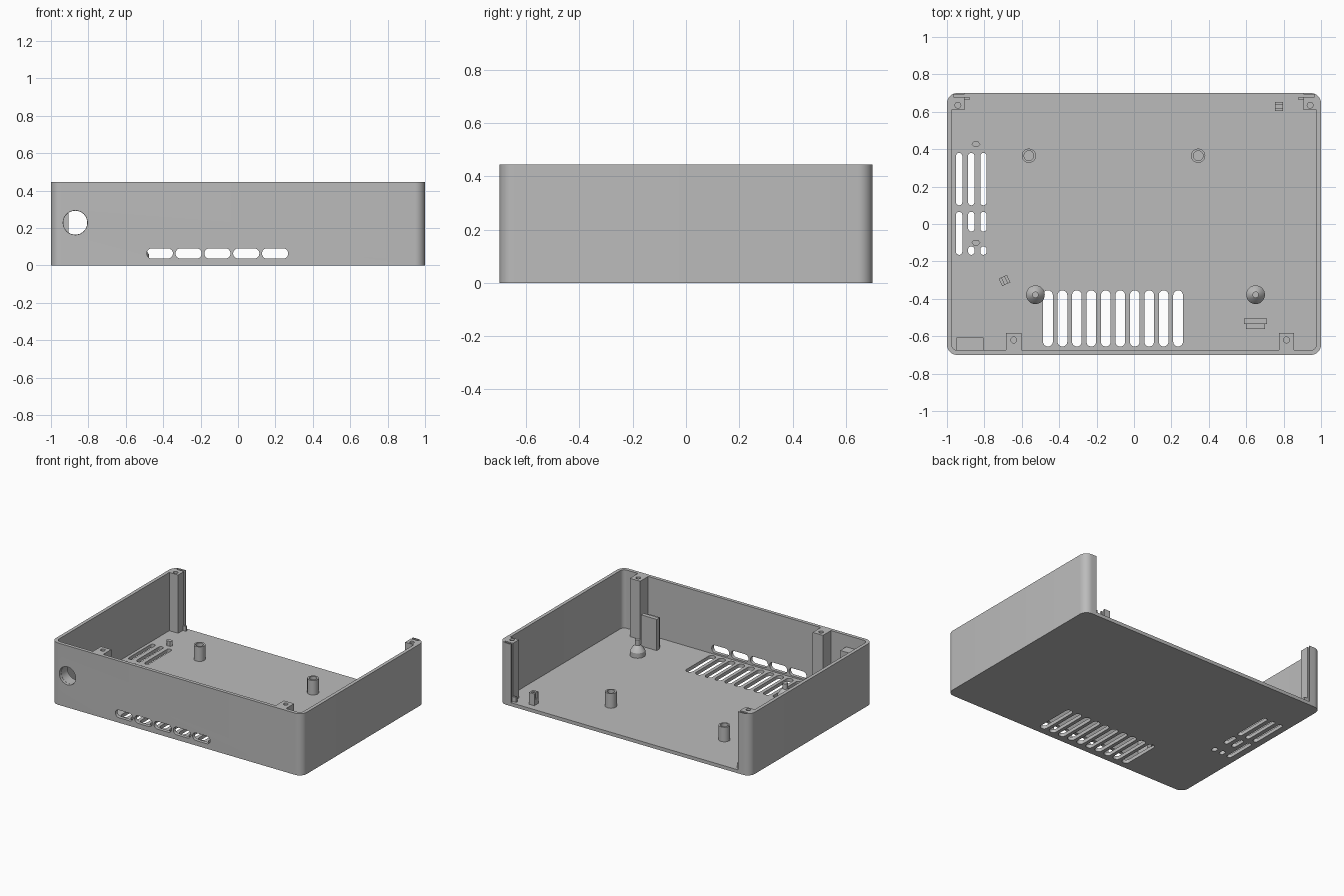
import bpy, bmesh
from math import pi, cos, sin, radians
from mathutils import Matrix, Vector

old = bpy.data.objects.get("Cube")
if old:
    bpy.data.objects.remove(old, do_unlink=True)

GREY = bpy.data.materials.new("plain_grey")
GREY.use_nodes = True
COLOUR = (0.5, 0.5, 0.5, 1)
GREY.diffuse_color = COLOUR
GREY.node_tree.nodes["Principled BSDF"].inputs["Base Color"].default_value = COLOUR

HEIGHT, FLOOR, WALL = 0.445, 0.025, 0.025
SUNK = FLOOR - 0.005          # parts standing on the floor start slightly inside it
parts = []


def finish(name, bm):
    bmesh.ops.recalc_face_normals(bm, faces=bm.faces)
    mesh = bpy.data.meshes.new(name)
    bm.to_mesh(mesh)
    bm.free()
    mesh.materials.append(GREY)
    ob = bpy.data.objects.new(name, mesh)
    bpy.context.collection.objects.link(ob)
    parts.append(ob)
    return ob


def add_prism(bm, outline, low, high, axis="z"):
    """Extrude a flat outline along z, or along y for outlines given as x, z."""
    place = (lambda u, v, w: (u, v, w)) if axis == "z" else (lambda u, v, w: (u, w, v))
    face = bm.faces.new([bm.verts.new(place(u, v, low)) for u, v in outline])
    ext = bmesh.ops.extrude_face_region(bm, geom=[face])
    verts = [g for g in ext["geom"] if isinstance(g, bmesh.types.BMVert)]
    bmesh.ops.translate(bm, verts=verts, vec=Vector(place(0, 0, high - low)))


def prism(name, outline, low, high, axis="z"):
    bm = bmesh.new()
    add_prism(bm, outline, low, high, axis)
    return finish(name, bm)


def arc(cx, cy, r, start, end, steps=8):
    return [(cx + r * cos(radians(start + (end - start) * i / steps)),
             cy + r * sin(radians(start + (end - start) * i / steps)))
            for i in range(steps + 1)]


def circle(cx, cy, r, steps=32):
    return arc(cx, cy, r, 0, 360, steps)[:-1]


def rect(x0, x1, y0, y1):
    return [(x0, y0), (x1, y0), (x1, y1), (x0, y1)]


def rounded(x0, x1, y0, y1, r):
    return (arc(x1 - r, y1 - r, r, 0, 90) + arc(x0 + r, y1 - r, r, 90, 180)
            + arc(x0 + r, y0 + r, r, 180, 270) + arc(x1 - r, y0 + r, r, 270, 360))


def slot(x0, x1, y0, y1):
    return rounded(x0, x1, y0, y1, min(x1 - x0, y1 - y0) * 0.499)


def cut(ob, cutter):
    mod = ob.modifiers.new("cut", "BOOLEAN")
    mod.operation, mod.solver, mod.object = "DIFFERENCE", "EXACT", cutter
    bpy.context.view_layer.update()
    graph = bpy.context.evaluated_depsgraph_get()
    mesh = bpy.data.meshes.new_from_object(ob.evaluated_get(graph))
    ob.modifiers.clear()
    ob.data = mesh
    parts.remove(cutter)
    bpy.data.objects.remove(cutter, do_unlink=True)


def turned(name, x, y, profile):
    """Spin a radius, height profile round an upright axis."""
    bm = bmesh.new()
    verts = [bm.verts.new((r, 0, z)) for r, z in profile]
    edges = [bm.edges.new(p) for p in zip(verts, verts[1:])]
    bmesh.ops.spin(bm, geom=verts + edges, cent=(0, 0, 0), axis=(0, 0, 1),
                   angle=2 * pi, steps=32)
    bmesh.ops.remove_doubles(bm, verts=bm.verts, dist=0.0001)
    bmesh.ops.translate(bm, verts=bm.verts, vec=(x, y, 0))
    return finish(name, bm)


# Tray: rounded block hollowed out, leaving corner columns and front screw posts
case = prism("case_tray", rounded(-1, 1, -0.7, 0.7, 0.055), 0, HEIGHT)
inner_x, inner_y = 1 - WALL, -0.7 + WALL
back = [(0.905, 0.8), (0.905, 0.692), (0.965, 0.692), (0.965, 0.678),
        (0.905, 0.678), (0.905, 0.61), (inner_x, 0.61)]
corner = arc(inner_x - 0.03, inner_y + 0.03, 0.03, 0, -90)
side = back + corner
posts = []
for px in (0.815, -0.643):
    posts += [(px + 0.041, inner_y), (px + 0.041, -0.583),
              (px - 0.041, -0.583), (px - 0.041, inner_y)]
cavity = side + posts + [(-x, y) for x, y in reversed(side)]
cut(case, prism("cavity_cutter", cavity, FLOOR, 0.6))

# Vents, cable hole and screw holes
bm = bmesh.new()
for i in range(10):
    x = -0.46 + i * 0.0773
    add_prism(bm, slot(x - 0.026, x + 0.026, -0.655, -0.355), -0.1, 0.03)
for x, spans in ((-0.935, [(0.1, 0.38), (-0.165, 0.065)]),
                 (-0.87, [(0.1, 0.38), (-0.04, 0.065), (-0.165, -0.12)]),
                 (-0.805, [(0.1, 0.38), (-0.04, 0.065), (-0.165, -0.12)])):
    for y0, y1 in spans:
        add_prism(bm, slot(x - 0.017, x + 0.017, y0, y1), -0.1, 0.03)
for i in range(5):
    x = -0.418 + i * 0.154
    add_prism(bm, slot(x - 0.07, x + 0.07, 0.036, 0.091), -0.8, -0.66, "y")
add_prism(bm, circle(-0.87, 0.228, 0.065), -0.8, -0.66, "y")
for x, y in ((0.815, -0.62), (-0.643, -0.62), (0.942, 0.635), (-0.942, 0.635)):
    add_prism(bm, circle(x, y, 0.016, 16), 0.33, 0.6)
cut(case, finish("hole_cutter", bm))

# Block behind the cable hole
block = prism("cable_hole_block", rect(-0.95, -0.805, -0.68, -0.607), 0.1, 0.36)
cut(block, prism("bore_cutter", circle(-0.87, 0.228, 0.064), -0.75, -0.5, "y"))

# Hollow standoffs at the back, stepped locating pegs at the front
for name, x in (("left", 0.343), ("right", -0.562)):
    turned(name + "_standoff", x, 0.365, [(0, 0.06), (0.026, 0.06), (0.026, 0.13),
                                          (0.038, 0.13), (0.038, SUNK), (0, SUNK)])
for name, x in (("left", 0.65), ("right", -0.527)):
    turned(name + "_locating_peg", x, -0.378,
           [(0, 0.14), (0.017, 0.14), (0.017, 0.1), (0.034, 0.085),
            (0.05, 0.06), (0.05, SUNK), (0, SUNK)])

# Upright board support with a narrower rib in front of it
prism("support_plate", rect(0.587, 0.712, -0.535, -0.505), SUNK, 0.25)
prism("support_rib", rect(0.6, 0.7, -0.562, -0.53), SUNK, 0.24)

# Small pins beside the side vents
for name, y in (("back", 0.427), ("front", -0.1)):
    pin = [(-0.845 + 0.024 * u, y + 0.016 * v) for u, v in circle(0, 0, 1, 6)]
    prism(name + "_vent_pin", pin, SUNK, 0.06)

# Two-prong clips: one square to the case, one turned
for name, x, y, angle, top in (("back_clip", 0.775, 0.628, 0, 0.11),
                               ("turned_clip", -0.692, -0.302, 115, 0.09)):
    bm = bmesh.new()
    add_prism(bm, rect(-0.022, 0.022, -0.024, -0.008), SUNK, top)
    add_prism(bm, rect(-0.022, 0.022, 0.008, 0.024), SUNK, top)
    add_prism(bm, rect(-0.022, 0.022, -0.008, 0.008), SUNK, top * 0.6)
    bm.transform(Matrix.Translation((x, y, 0)) @ Matrix.Rotation(radians(angle), 4, "Z"))
    finish(name, bm)

# Panel stops at the foot of the back columns
for name, s in (("left", 1), ("right", -1)):
    xs = sorted((s * 0.88, s * 0.91))
    prism(name + "_panel_stop", rect(xs[0], xs[1], 0.664, 0.678), SUNK, 0.06)

# Smooth the round surfaces and keep the edges crisp
bpy.ops.object.select_all(action="DESELECT")
for ob in parts:
    ob.select_set(True)
bpy.context.view_layer.objects.active = case
bpy.ops.object.shade_smooth_by_angle(angle=radians(30))
